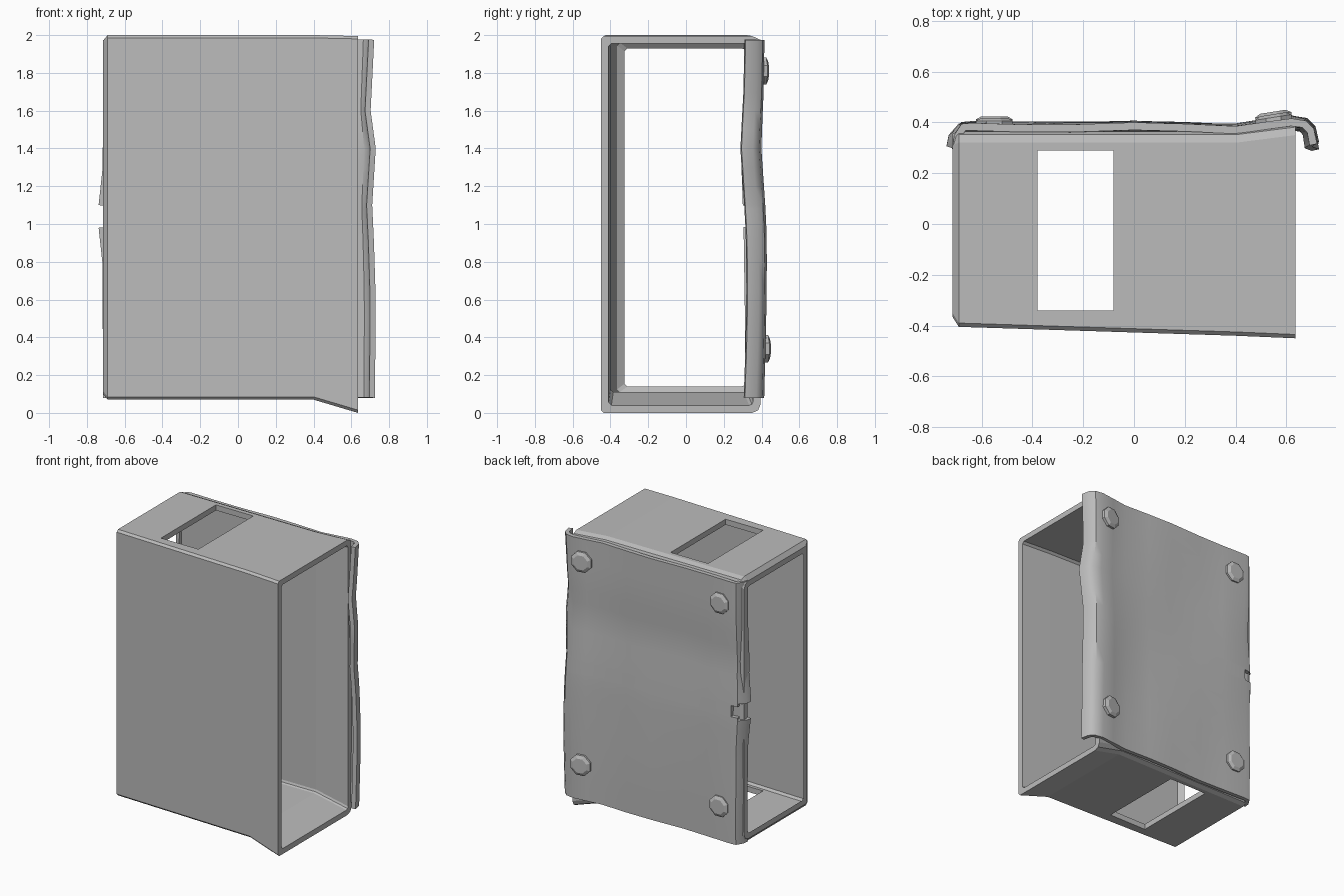
import bpy, bmesh, math
from mathutils import Vector, Matrix

cube = bpy.data.objects.get("Cube")
if cube:
    bpy.data.objects.remove(cube, do_unlink=True)

grey = bpy.data.materials.new("plain grey")
grey.use_nodes = True
GREY = (0.5, 0.5, 0.5, 1)
grey.diffuse_color = GREY
grey.node_tree.nodes["Principled BSDF"].inputs["Base Color"].default_value = GREY


def add_object(name, bm):
    bmesh.ops.recalc_face_normals(bm, faces=bm.faces[:])
    mesh = bpy.data.meshes.new(name)
    bm.to_mesh(mesh)
    bm.free()
    mesh.materials.append(grey)
    ob = bpy.data.objects.new(name, mesh)
    bpy.context.collection.objects.link(ob)
    return ob


def activate(ob):
    bpy.ops.object.select_all(action="DESELECT")
    ob.select_set(True)
    bpy.context.view_layer.objects.active = ob


def interp(points, t):
    """Piecewise linear lookup in a rising list of (t, value) pairs."""
    if t <= points[0][0]:
        return points[0][1]
    for (a, va), (b, vb) in zip(points, points[1:]):
        if t <= b:
            return va + (vb - va) * (t - a) / (b - a)
    return points[-1][1]


# Housing: a closed sleeve, open at both ends, lofted along x
def section(x, front, back, low, high, inset):
    f, b, l, h = front + inset, back - inset, low + inset, high - inset
    s, r = 0.015, 0.045 if inset == 0 else 0.02
    yz = [(f, l + s), (f, h - s), (f + s, h), (b - r, h), (b - r * 0.3, h - r * 0.3),
          (b, h - r), (b, l + r), (b - r * 0.3, l + r * 0.3), (b - r, l), (f + s, l)]
    return [(x, y, z) for y, z in yz]


stations = [(-0.715, -0.365, 0.355, 0.10, 1.97),
            (-0.69, -0.405, 0.365, 0.07, 2.0),
            (0.40, -0.44, 0.365, 0.07, 2.0),
            (0.635, -0.45, 0.395, 0.0, 1.995)]
bm = bmesh.new()
rings = [section(*s, 0) for s in stations] + [section(*s, 0.04) for s in reversed(stations)]
rings = [[bm.verts.new(p) for p in ring] for ring in rings]
for ring, nxt in zip(rings, rings[1:] + rings[:1]):
    for i in range(len(ring)):
        j = (i + 1) % len(ring)
        bm.faces.new((ring[i], ring[j], nxt[j], nxt[i]))
housing = add_object("housing", bm)

# Slots through the top and bottom walls
bm = bmesh.new()
bmesh.ops.create_cube(bm, size=1, matrix=Matrix.Translation((-0.23, -0.025, 1))
                      @ Matrix.Diagonal((0.30, 0.63, 3, 1)))
cutter = add_object("slot_cutter", bm)
cutter.hide_render = True
cut = housing.modifiers.new("slots", "BOOLEAN")
cut.object = cutter
cut.solver = "EXACT"
activate(housing)
bpy.ops.object.modifier_apply(modifier=cut.name)
bpy.data.objects.remove(cutter, do_unlink=True)

# Back plate: dented sheet with curled sides
profile = [(-0.738, 0.315), (-0.73, 0.355), (-0.69, 0.40), (-0.64, 0.405), (-0.45, 0.402),
           (-0.25, 0.398), (0.0, 0.402), (0.2, 0.40), (0.40, 0.395), (0.52, 0.412),
           (0.62, 0.423), (0.68, 0.412), (0.712, 0.38), (0.725, 0.32)]
dent = [(0.08, -0.005), (0.3, 0.0), (0.6, 0.002), (0.95, 0.0), (1.1, -0.006),
        (1.4, -0.022), (1.7, -0.008), (1.97, -0.006)]
left_edge = [(0.08, 0.0), (0.6, 0.004), (0.9, -0.005), (1.1, -0.014), (1.4, 0.004),
             (1.6, -0.022), (1.97, -0.004)]
right_edge = [(0.08, 0.025), (0.8, 0.02), (0.98, 0.0), (1.1, 0.0), (1.3, 0.022), (1.97, 0.025)]
heights = [0.08, 0.2, 0.34, 0.5, 0.65, 0.8, 0.9, 0.98, 1.0, 1.08, 1.1,
           1.2, 1.3, 1.4, 1.5, 1.6, 1.7, 1.82, 1.9, 1.975]


def plate_point(x, y, z):
    y += interp(dent, z) + 0.004 * math.sin(7 * x + 4 * z)
    if x > 0.6:
        x += interp(left_edge, z) * (x - 0.6) / 0.12
    if x < -0.65:
        x += interp(right_edge, z) * (-0.65 - x) / 0.09
    return x, y, z


bm = bmesh.new()
grid = [[bm.verts.new(plate_point(x, y, z)) for x, y in profile] for z in heights]
for k in range(len(grid) - 1):
    mid = (heights[k] + heights[k + 1]) / 2
    for i in range(len(profile) - 1):
        # Rounded notch in the right edge
        depth = 3 if 1.0 < mid < 1.08 else 2 if 0.98 < mid < 1.1 else 0
        if i >= depth:
            bm.faces.new((grid[k][i], grid[k][i + 1], grid[k + 1][i + 1], grid[k + 1][i]))
bmesh.ops.delete(bm, geom=[v for v in bm.verts if not v.link_faces], context="VERTS")
plate = add_object("back_plate", bm)
if plate.data.polygons[len(plate.data.polygons) // 2].normal.y < 0:
    plate.data.flip_normals()
solid = plate.modifiers.new("thickness", "SOLIDIFY")
solid.thickness = 0.03
solid.offset = -1
activate(plate)
bpy.ops.object.modifier_apply(modifier=solid.name)
bpy.ops.object.shade_smooth_by_angle(angle=math.radians(35))

# Bolts: chamfered eight-sided heads on the plate corners
for name, x, z, y, tilt in [("upper_left_bolt", 0.55, 1.81, 0.408, 9),
                            ("lower_left_bolt", 0.55, 0.34, 0.418, 9),
                            ("upper_right_bolt", -0.55, 1.80, 0.394, 0),
                            ("lower_right_bolt", -0.55, 0.33, 0.400, 0)]:
    place = (Matrix.Translation((x, y, z)) @ Matrix.Rotation(math.radians(tilt), 4, "Z")
             @ Matrix.Rotation(math.radians(-90), 4, "X")
             @ Matrix.Rotation(math.radians(22.5), 4, "Z"))
    bm = bmesh.new()
    for r1, r2, low, high in [(0.078, 0.078, -0.02, 0.012), (0.078, 0.055, 0.012, 0.024)]:
        bmesh.ops.create_cone(bm, cap_ends=True, segments=8, radius1=r1, radius2=r2,
                              depth=high - low,
                              matrix=place @ Matrix.Translation((0, 0, (low + high) / 2)))
    # Join the two stacked parts into one closed head
    bmesh.ops.remove_doubles(bm, verts=bm.verts[:], dist=0.0005)
    seam = [f for f in bm.faces if len(f.verts) == 8
            and abs((place.inverted() @ f.calc_center_median()).z - 0.012) < 0.001]
    bmesh.ops.delete(bm, geom=seam, context="FACES_ONLY")
    add_object(name, bm)
